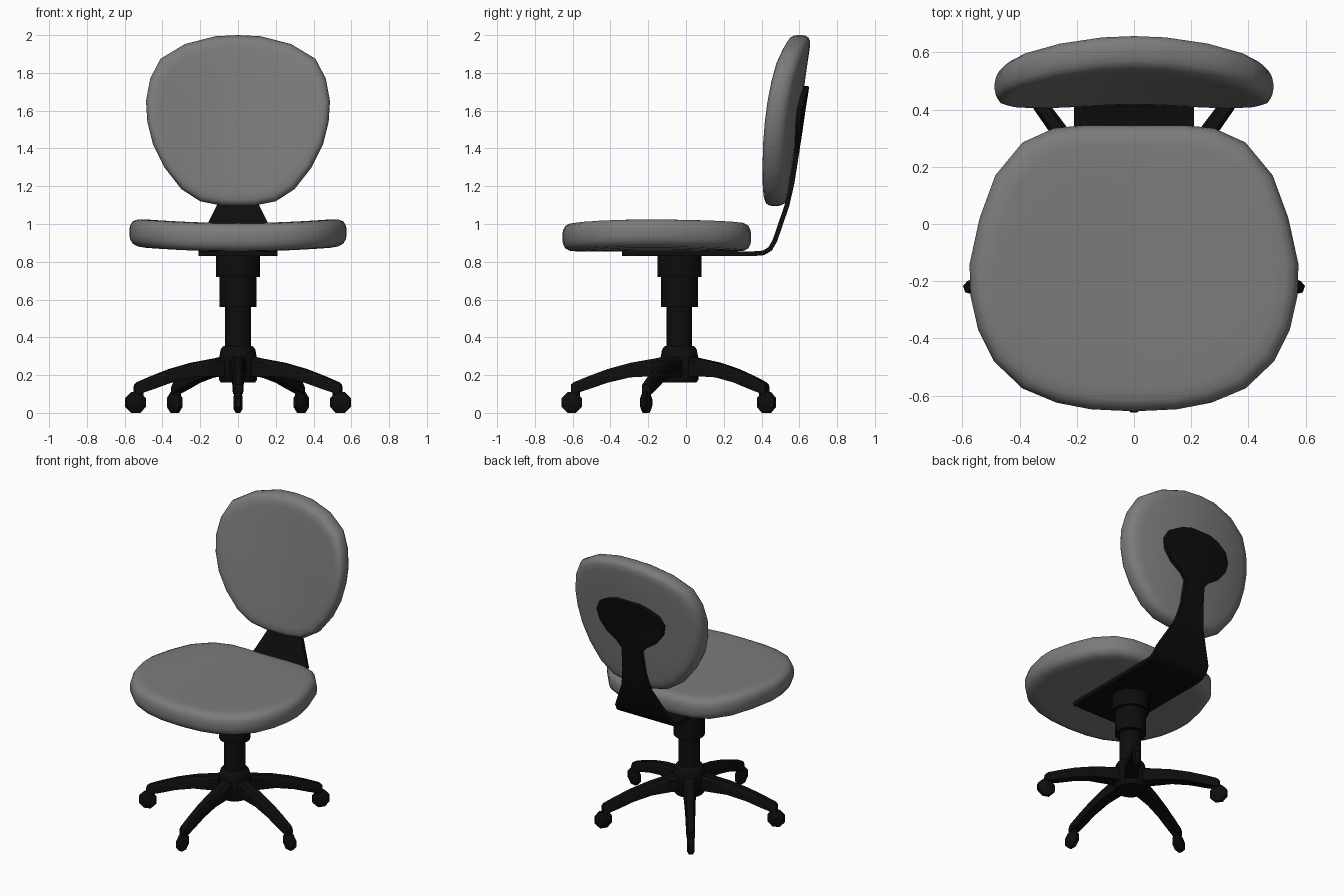
import bpy, math
from mathutils import Vector, Matrix

if "Cube" in bpy.data.objects:
    bpy.data.objects.remove(bpy.data.objects["Cube"])


def material(name, v):
    m = bpy.data.materials.new(name)
    m.diffuse_color = (v, v, v, 1)
    m.use_nodes = True
    m.node_tree.nodes["Principled BSDF"].inputs["Base Color"].default_value = m.diffuse_color
    return m


GREY = material("grey fabric", 0.2)
BLACK = material("black plastic", 0.004)
CY = -0.035  # column position in y


def loft(name, rings, mat, angle=40, matrix=None):
    """Skin a list of equal-length rings and cap both ends."""
    n = len(rings[0])
    verts = [Vector(p) for r in rings for p in r]
    if matrix:
        verts = [matrix @ v for v in verts]
    faces = [(i * n + j, i * n + (j + 1) % n, (i + 1) * n + (j + 1) % n, (i + 1) * n + j)
             for i in range(len(rings) - 1) for j in range(n)]
    faces += [tuple(reversed(range(n))), tuple(range(len(verts) - n, len(verts)))]
    me = bpy.data.meshes.new(name)
    me.from_pydata(verts, [], faces)
    me.materials.append(mat)
    ob = bpy.data.objects.new(name, me)
    bpy.context.collection.objects.link(ob)
    bpy.ops.object.select_all(action='DESELECT')
    ob.select_set(True)
    bpy.context.view_layer.objects.active = ob
    bpy.ops.object.mode_set(mode='EDIT')
    bpy.ops.mesh.select_all(action='SELECT')
    bpy.ops.mesh.normals_make_consistent(inside=False)
    bpy.ops.object.mode_set(mode='OBJECT')
    bpy.ops.object.shade_smooth_by_angle(angle=math.radians(angle))
    return ob


def circle(r, z, n):
    return [(r * math.cos(2 * math.pi * k / n), r * math.sin(2 * math.pi * k / n), z) for k in range(n)]


def turned(name, profile, n, matrix):
    return loft(name, [circle(r, z, n) for r, z in profile], BLACK, 40, matrix)


# Cushions: scaled outline rings with rounded rims, bent by a placing function
RIM = [(0.04, 1), (0.3, 1), (0.6, 1), (0.85, 1), (0.925, 0.95), (0.97, 0.78), (0.992, 0.5), (1, 0.2)]
RIM = [(s, -h) for s, h in RIM] + [(s, h) for s, h in reversed(RIM)]


def cushion(name, half, centre, thick, place):
    outline = half + [(-x, v) for x, v in reversed(half[1:-1])]
    rings = [[place(x * s, centre + (v - centre) * s, h * thick / 2) for x, v in outline] for s, h in RIM]
    return loft(name, rings, GREY, 60)


seat_half = [(0, -.655), (.15, -.648), (.27, -.625), (.39, -.575), (.49, -.48), (.545, -.37), (.572, -.25),
             (.575, -.14), (.54, .02), (.485, .17), (.39, .285), (.28, .335), (.18, .345), (0, .345)]
cushion("seat", seat_half, -.15, .15, lambda x, y, h: (x, y, .93 + h + .08 * x * x))

back_half = [(0, 2), (.12, 1.994), (.28, 1.953), (.41, 1.875), (.465, 1.77), (.487, 1.65), (.48, 1.54),
             (.45, 1.42), (.39, 1.3), (.3, 1.185), (.2, 1.12), (.09, 1.098), (0, 1.095)]
cushion("backrest", back_half, 1.55, .125,
        lambda x, z, h: (x, .472 + .145 * (z - 1.1) + h - .3 * x * x, z))

# Support: one bent strip running under the seat, up the back, ending in an oval pad (y, z, half width)
path = [(-.34, .843, .21), (.36, .843, .21), (.41, .847, .21), (.445, .868, .21), (.47, .91, .205),
        (.535, 1.1, .11), (.562, 1.22, .085), (.587, 1.38, .075), (.593, 1.42, .11), (.601, 1.47, .185),
        (.611, 1.54, .24), (.621, 1.61, .255), (.631, 1.67, .225), (.637, 1.71, .15), (.64, 1.73, .08)]
rings = []
for i, (y, z, w) in enumerate(path):
    a, b = path[max(i - 1, 0)], path[min(i + 1, len(path) - 1)]
    t = Vector((0, b[0] - a[0], b[1] - a[1])).normalized()
    n = Vector((0, t.z, -t.y)) * .0125
    bend = .3 if z > 1.3 else 0
    row = [Vector((w * f, y - bend * (w * f) ** 2, z)) for f in (-1, -.5, 0, .5, 1)]
    rings.append([p + n for p in row] + [p - n for p in reversed(row)])
loft("back_support", rings, BLACK, 35)

# Column and hub
at_column = Matrix.Translation((0, CY, 0))
turned("gas_column", [(.068, .3), (.068, .58)], 20, at_column)
turned("column_sleeve", [(.098, .56), (.098, .73)], 20, at_column)
turned("seat_mount", [(.117, .72), (.117, .845)], 20, at_column)
turned("base_hub", [(.09, .16), (.1, .175), (.1, .29), (.092, .335), (.08, .352), (.066, .356)], 20, at_column)

# Five legs with casters: (radius, bottom, top, half width)
leg = [(.05, .19, .305, .045), (.13, .195, .288, .04), (.26, .188, .265, .035), (.38, .16, .232, .031),
       (.48, .125, .195, .029), (.56, .1, .162, .027), (.575, .105, .15, .022)]
for k in range(5):
    spin = at_column @ Matrix.Rotation(math.radians(-90 + 72 * k), 4, 'Z')
    rings = [[(r, -w, lo), (r, w, lo), (r, w, hi - .018), (r, w * .6, hi), (r, -w * .6, hi), (r, -w, hi - .018)]
             for r, lo, hi, w in leg]
    loft(f"base_leg_{k + 1}", rings, BLACK, 40, spin)
    turned(f"caster_stem_{k + 1}", [(.02, .06), (.02, .13)], 8, spin @ Matrix.Translation((.565 - .02, 0, 0)))
    wheel = spin @ Matrix.Translation((.57, 0, .055)) @ Matrix.Rotation(math.pi / 2, 4, 'X') \
        @ Matrix.Rotation(math.pi / 8, 4, 'Z')
    turned(f"caster_wheel_{k + 1}", [(.038, -.024), (.059, -.012), (.059, .012), (.038, .024)], 8, wheel)
